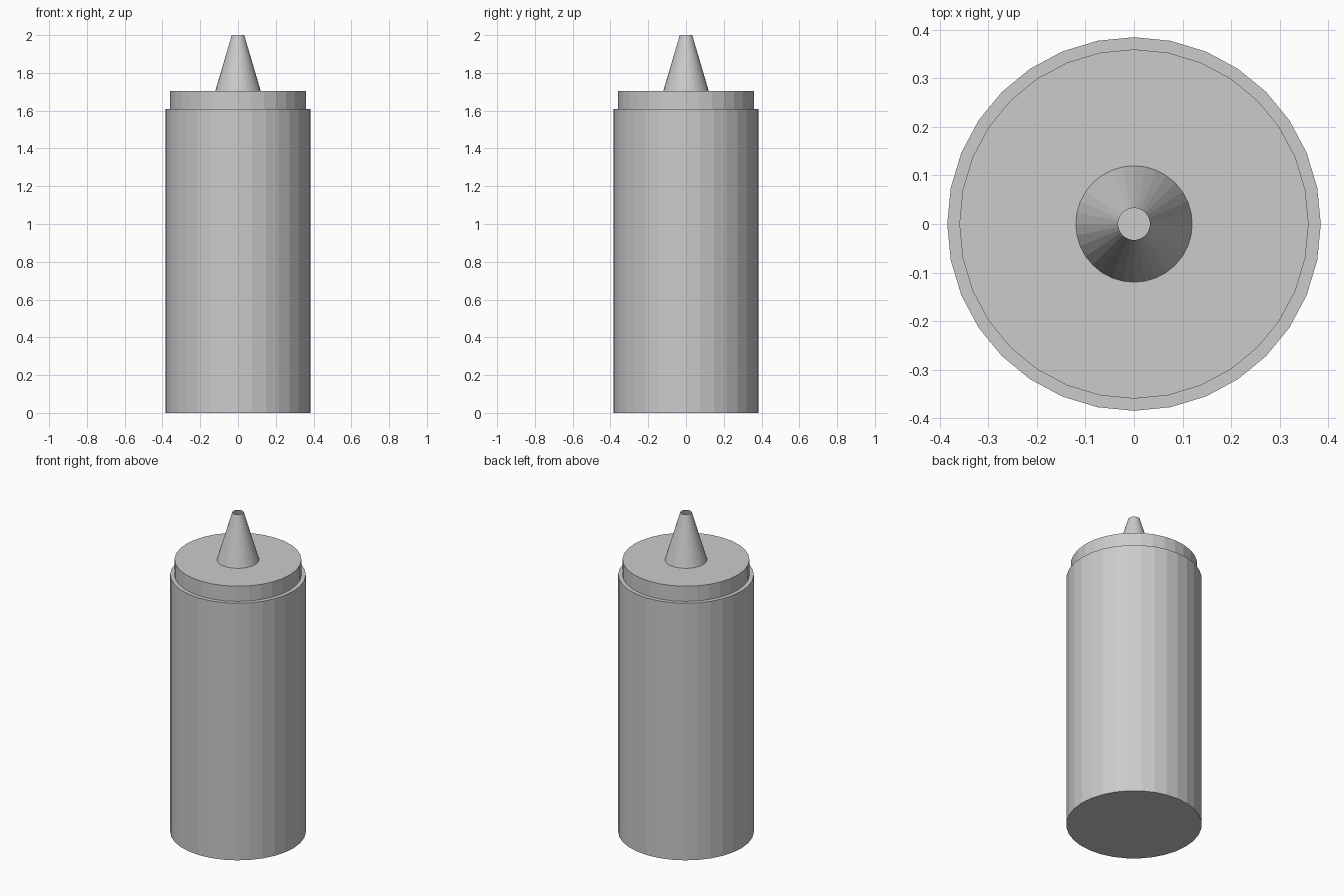
import bpy

if "Cube" in bpy.data.objects:
    bpy.data.objects.remove(bpy.data.objects["Cube"])


def tapered(name, r_bottom, r_top, z0, z1, fill='NGON'):
    """Upright 32-sided cylinder or cone between two heights."""
    bpy.ops.mesh.primitive_cone_add(
        vertices=32, radius1=r_bottom, radius2=r_top, depth=z1 - z0,
        end_fill_type=fill, location=(0, 0, (z0 + z1) / 2))
    obj = bpy.context.object
    obj.name = name
    return obj


# Bottle body
tapered("bottle_body", 0.385, 0.385, 0.0, 1.61)

# Cap, slightly narrower than the body
tapered("cap", 0.36, 0.36, 1.61, 1.705)

# Open, thin-walled nozzle
tapered("nozzle", 0.12, 0.033, 1.705, 2.0, fill='NOTHING')
